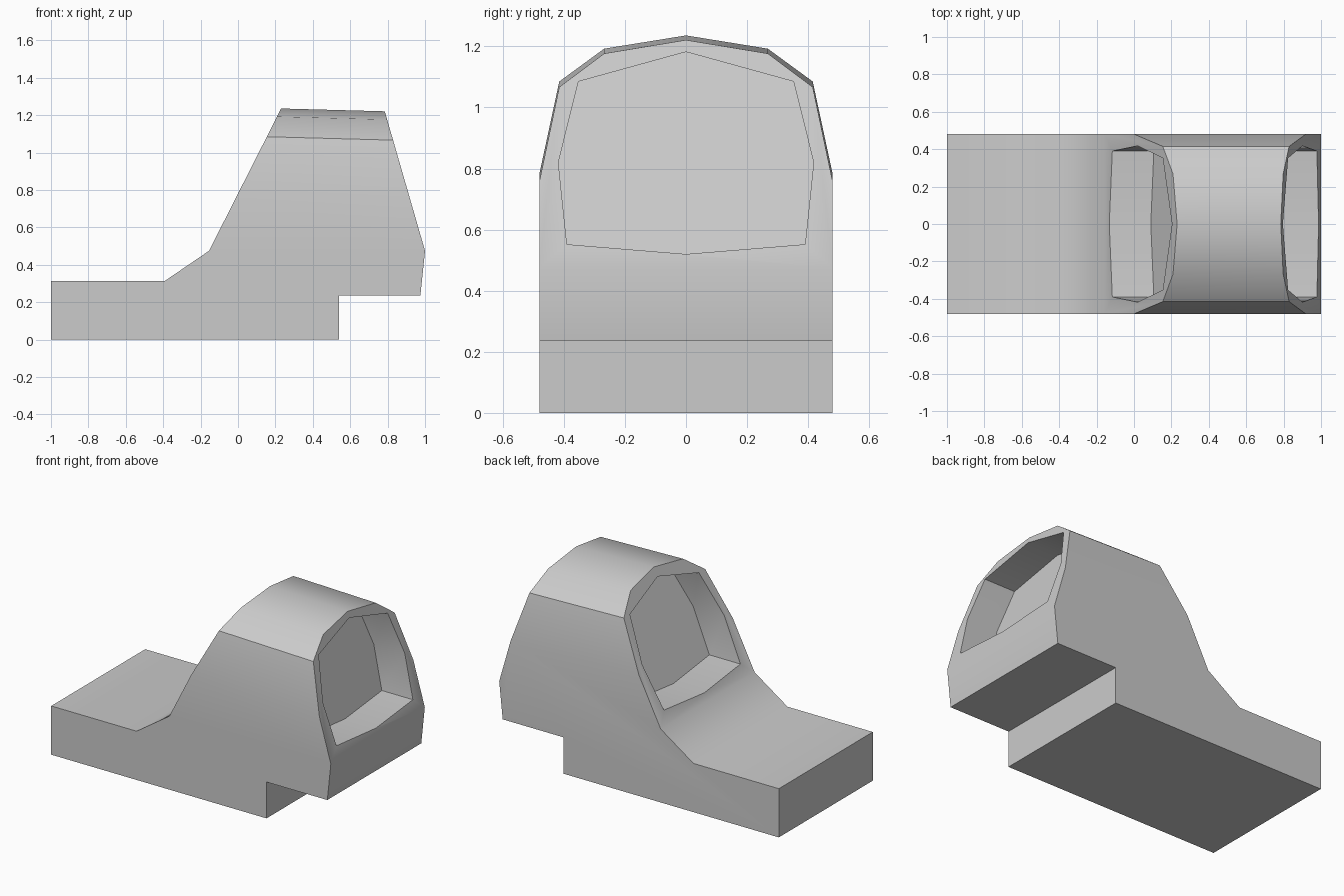
import bpy, bmesh, math

if "Cube" in bpy.data.objects:
    bpy.data.objects.remove(bpy.data.objects["Cube"])


def prism(name, loop_a, loop_b):
    """Closed solid between two matching end loops."""
    bm = bmesh.new()
    a = [bm.verts.new(p) for p in loop_a]
    b = [bm.verts.new(p) for p in loop_b]
    bm.faces.new(a)
    bm.faces.new(b[::-1])
    for i in range(len(a)):
        j = (i + 1) % len(a)
        bm.faces.new((a[j], a[i], b[i], b[j]))
    bmesh.ops.recalc_face_normals(bm, faces=bm.faces)
    mesh = bpy.data.meshes.new(name)
    bm.to_mesh(mesh)
    bm.free()
    ob = bpy.data.objects.new(name, mesh)
    bpy.context.collection.objects.link(ob)
    return ob


def mirrored(half):
    """Full outline from right-half (y, z) points; y = 0 points are kept once."""
    return half + [(-y, z) for y, z in reversed(half) if y > 0]


def cut(target, cutter, operation):
    mod = target.modifiers.new(operation, 'BOOLEAN')
    mod.operation, mod.solver, mod.object = operation, 'EXACT', cutter
    bpy.context.view_layer.objects.active = target
    bpy.ops.object.modifier_apply(modifier=mod.name)
    bpy.data.objects.remove(cutter)


# The two leaning end faces, as x for a given height
def left_face(z):
    return -0.155 + (z - 0.475) * 0.385 / 0.76


def right_face(z):
    return 1.0 - (z - 0.475) * 0.215 / 0.745


# Body: side profile, over-wide and over-tall until trimmed by the arch
profile = [(-1, 0), (0.54, 0), (0.54, 0.235), (0.975, 0.235), (1, 0.475),
           (right_face(1.4), 1.4), (left_face(1.4), 1.4),
           (-0.155, 0.475), (-0.39, 0.315), (-1, 0.315)]
body = prism("housing_body", [(x, -0.6, z) for x, z in profile],
             [(x, 0.6, z) for x, z in profile])

# Arched cross-section, its roof sloping gently towards +x
arch = mirrored([(0.48, -0.5), (0.48, 0.777), (0.415, 1.083),
                 (0.268, 1.192), (0, 1.236)])
arch = [(y, z) for y, z in arch]
slope = -0.027
ends = [[(x, y, z + slope * (x - 0.23)) for y, z in arch] for x in (-1.5, 1.5)]
cut(body, prism("arch_trim", *ends), 'INTERSECT')

# Recessed window in each leaning face, back wall parallel to the face
window = mirrored([(0, 0.52), (0.39, 0.552), (0.418, 0.82),
                   (0.352, 1.085), (0, 1.182)])
depth = 0.222
for face, inward in ((left_face, 1), (right_face, -1)):
    loops = [[(face(z) + inward * d, y, z) for y, z in window]
             for d in (-0.2, depth)]
    cut(body, prism("window_cutter", *loops), 'DIFFERENCE')

# Soft bends, crisp corners
bpy.ops.object.select_all(action='DESELECT')
body.select_set(True)
bpy.context.view_layer.objects.active = body
bpy.ops.object.shade_smooth_by_angle(angle=math.radians(38))
